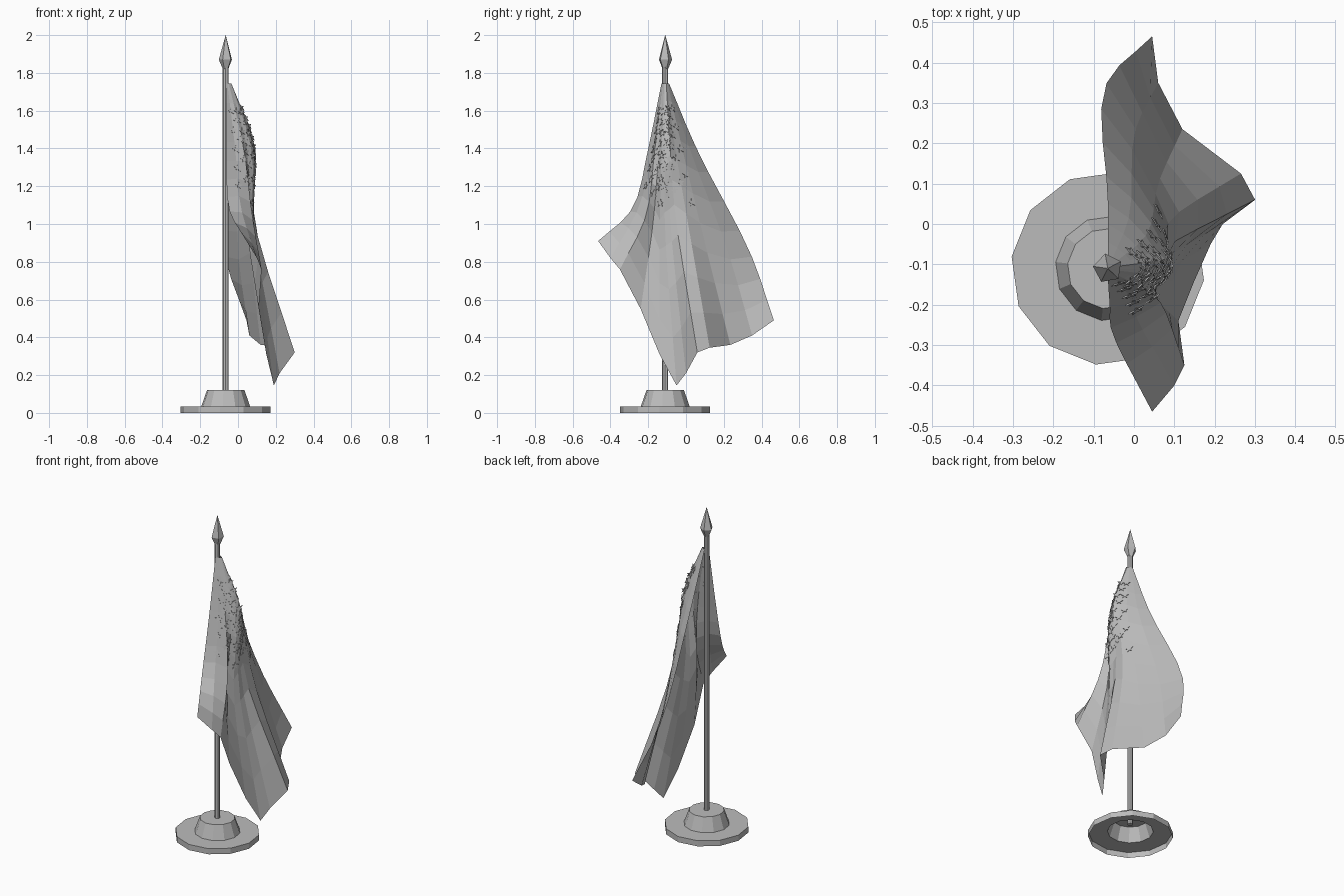
import bpy
import math
from mathutils import Vector

if "Cube" in bpy.data.objects:
    bpy.data.objects.remove(bpy.data.objects["Cube"], do_unlink=True)

# One plain colour for everything
grey = bpy.data.materials.new("plain grey")
grey.use_nodes = True
colour = (0.5, 0.5, 0.5, 1)
grey.diffuse_color = colour
grey.node_tree.nodes["Principled BSDF"].inputs["Base Color"].default_value = colour

pole_x, pole_y = -0.065, -0.11


def add_object(name, verts, faces):
    mesh = bpy.data.meshes.new(name)
    mesh.from_pydata([tuple(v) for v in verts], [], faces)
    mesh.materials.append(grey)
    part = bpy.data.objects.new(name, mesh)
    bpy.context.collection.objects.link(part)


def add_turned(name, profile, sides, turn):
    """Revolve (radius, height) pairs round the pole axis."""
    verts = []
    faces = []
    for radius, height in profile:
        for side in range(sides):
            angle = turn + math.tau * side / sides
            verts.append((pole_x + radius * math.cos(angle), pole_y + radius * math.sin(angle), height))
    for ring in range(len(profile) - 1):
        low = ring * sides
        high = low + sides
        for side in range(sides):
            after = (side + 1) % sides
            faces.append((low + side, low + after, high + after, high + side))
    add_object(name, verts, faces)


# Hollow base, pole and spear tip
add_turned("base", [(0.24, 0), (0.24, 0.035), (0.13, 0.035), (0.1, 0.12), (0.001, 0.12)], 12, math.radians(-7))
add_turned("pole", [(0.001, 0.08), (0.016, 0.08), (0.016, 1.84), (0.001, 1.84)], 8, 0)
add_turned("spear_tip", [(0.015, 1.82), (0.037, 1.87), (0.0005, 2)], 5, math.radians(100))

# Each fold line has an upper point, a lower point and a hem point
back_folds = [
    [(-.065, .07, 1.37), (-.075, .33, .87), (.045, .465, .49)],
    [(-.01, .03, 1.37), (0, .22, .86), (.06, .35, .41)],
    [(.035, -.02, 1.4), (.06, .1, .9), (.12, .235, .36)],
    [(.06, -.06, 1.42), (.1, .02, .95), (.265, .125, .345)],
]
ridge_folds = [
    [(.085, -.085, 1.42), (.09, -.05, 1), (.3, .06, .32)],
    [(.085, -.095, 1.4), (.085, -.08, .97), (.22, 0, .21)],
    [(.085, -.11, 1.38), (.085, -.11, .95), (.19, -.05, .145)],
    [(.075, -.13, 1.37), (.07, -.14, .92), (.15, -.14, .31)],
]
front_folds = [
    [(.05, -.145, 1.38), (.045, -.175, 1), (.11, -.24, .55)],
    [(.03, -.165, 1.4), (.075, -.21, 1.05), (.125, -.35, .76)],
    [(-.015, -.175, 1.4), (.015, -.25, 1.09), (.1, -.4, .82)],
    [(-.06, -.2, 1.4), (-.05, -.28, 1.09), (.045, -.465, .91)],
]
folds = back_folds + ridge_folds + front_folds
last_fold = len(folds) - 1


def fold_point(index, down):
    """Point on a smooth curve from the pole top through one fold line."""
    across = index / last_fold
    top = Vector((pole_x + 0.03 * math.sin(math.pi * across), -0.09 - 0.04 * across, 1.745))
    points = [top] + [Vector(p) for p in folds[index]]
    points = [points[0] * 2 - points[1]] + points + [points[-1] * 2 - points[-2]]
    place = down * 3
    start = min(int(place), 2)
    t = place - start
    a, b, c, d = points[start:start + 4]
    return b + ((c - a) + ((a * 2 - b * 5 + c * 4 - d) + (b * 3 - a - c * 3 + d) * t) * t) * t / 2


def cloth_point(across, down):
    """Point on the cloth, with both positions from 0 to 1."""
    place = across * last_fold
    index = min(int(place), last_fold - 1)
    return fold_point(index, down).lerp(fold_point(index + 1, down), place - index)


# Draped flag, a single sheet hung from the top of the pole
rows = 10
column = rows + 1
flag_verts = [fold_point(index, row / rows) for index in range(len(folds)) for row in range(column)]
flag_faces = []
for index in range(last_fold):
    for row in range(rows):
        corner = index * column + row
        flag_faces.append((corner + column, corner + column + 1, corner + 1, corner))
add_object("flag", flag_verts, flag_faces)

# Small five-pointed plates in staggered rows on the upper cloth
star_verts = []
star_faces = []
for row in range(9):
    long_row = row % 2 == 0
    for place in range(6 if long_row else 5):
        across = 0.14 + 0.83 * (place + (0.5 if long_row else 1)) / 6
        down = 0.14 + 0.05 * row
        centre = cloth_point(across, down)
        fall = (cloth_point(across, down + 0.02) - cloth_point(across, down - 0.02)).normalized()
        side = cloth_point(across + 0.03, down) - cloth_point(across - 0.03, down)
        side = (side - fall * side.dot(fall)).normalized()
        outward = fall.cross(side)
        if outward.x < 0:
            outward.negate()
        first = len(star_verts)
        for lift in (0.001, 0.004):
            for tip in range(10):
                radius = 0.009 if tip % 2 else 0.022
                angle = math.tau * tip / 10
                flat = side * math.sin(angle) - fall * math.cos(angle)
                star_verts.append(centre + outward * lift + flat * radius)
        star_faces.append([first + 10 + tip for tip in range(10)])
        for tip in range(10):
            after = (tip + 1) % 10
            star_faces.append((first + tip, first + after, first + 10 + after, first + 10 + tip))
add_object("flag_stars", star_verts, star_faces)
